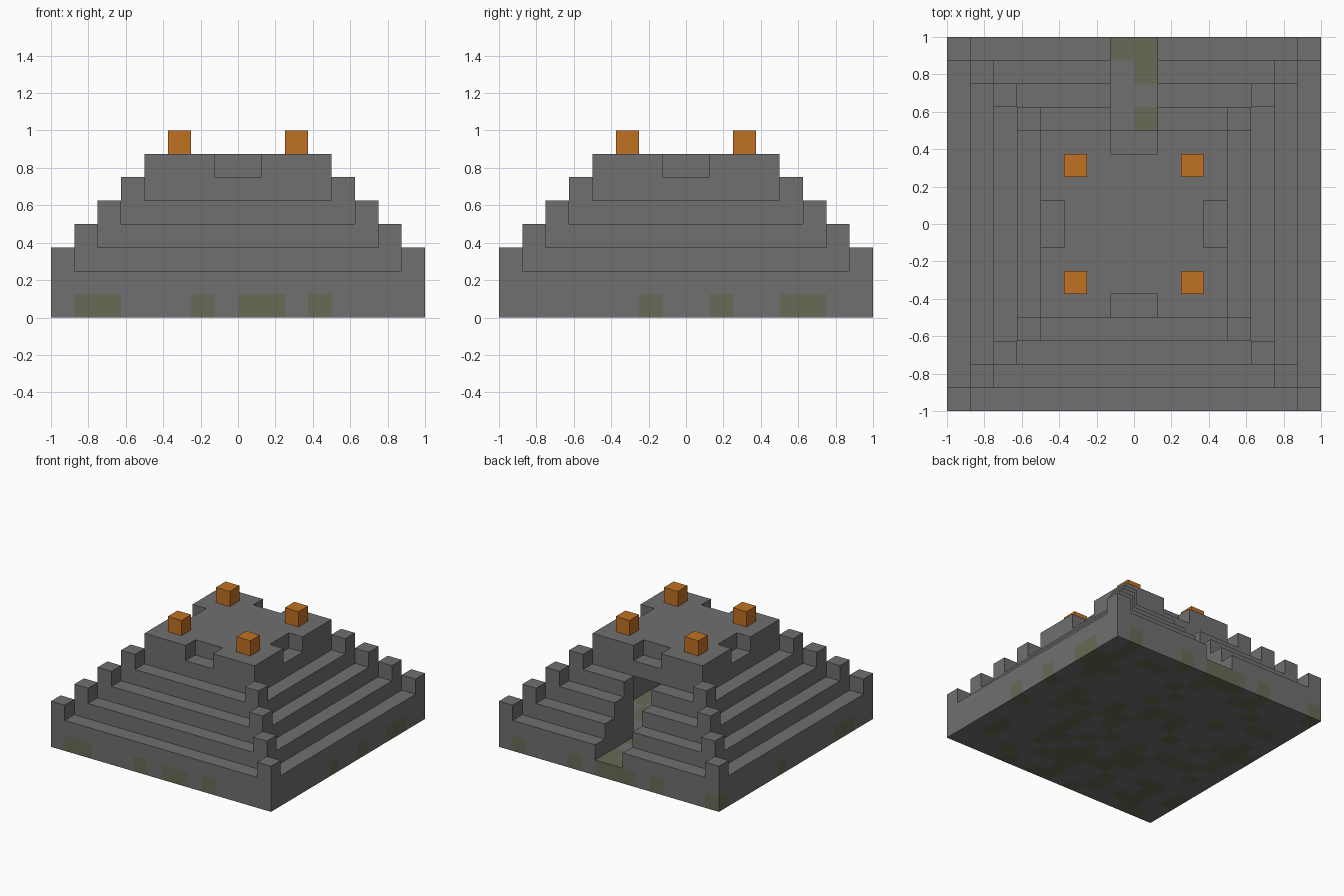
import bpy
import bmesh
import random
from math import floor

UNIT = 0.125          # every part is laid out on this module
CELLS = 16            # modules along each side of the base
random.seed(7)

default = bpy.data.objects.get("Cube")
if default:
    bpy.data.objects.remove(default, do_unlink=True)


def make_material(name, rgb):
    mat = bpy.data.materials.new(name)
    color = (*rgb, 1.0)
    mat.diffuse_color = color
    mat.use_nodes = True
    bsdf = next(n for n in mat.node_tree.nodes if n.type == "BSDF_PRINCIPLED")
    bsdf.inputs["Base Color"].default_value = color
    bsdf.inputs["Roughness"].default_value = 0.9
    return mat


STONE = make_material("grey stone", (0.16, 0.16, 0.16))
MOSS = make_material("mossy stone", (0.135, 0.147, 0.09))
FLAME = make_material("orange flame", (0.53, 0.168, 0.016))


def add_object(name, bm, *materials):
    bmesh.ops.recalc_face_normals(bm, faces=bm.faces)
    mesh = bpy.data.meshes.new(name)
    bm.to_mesh(mesh)
    bm.free()
    for mat in materials:
        mesh.materials.append(mat)
    obj = bpy.data.objects.new(name, mesh)
    bpy.context.collection.objects.link(obj)
    return obj


def extrude_up(bm, faces, height):
    result = bmesh.ops.extrude_face_region(bm, geom=faces, use_keep_orig=True)
    verts = [g for g in result["geom"] if isinstance(g, bmesh.types.BMVert)]
    bmesh.ops.translate(bm, verts=verts, vec=(0, 0, height))


def prism(name, outline, bottom, top, material):
    """Extrude a flat outline between two heights."""
    bm = bmesh.new()
    face = bm.faces.new([bm.verts.new((x, y, bottom)) for x, y in outline])
    extrude_up(bm, [face], top - bottom)
    return add_object(name, bm, material)


def square(half, cx=0.0, cy=0.0):
    return [(cx - half, cy - half), (cx + half, cy - half),
            (cx + half, cy + half), (cx - half, cy + half)]


def four_corners(name, offset, bottom, material):
    """One module-sized block at each of the four mirrored corners."""
    for sy, depth in ((-1, "front"), (1, "back")):
        for sx, side in ((-1, "right"), (1, "left")):
            prism(f"{depth}_{side}_{name}",
                  square(UNIT / 2, sx * offset, sy * offset),
                  bottom, bottom + UNIT, material)


# Foundation slab: stone modules with scattered mossy ones
moss_front = {1, 2, 6, 8, 9, 11}
moss_back = {0, 4, 6, 7, 8, 10, 14}
moss_left = {6, 9, 12, 13}
moss_right = {2, 3, 9, 15}
moss_path = {(8, 14), (8, 12), (11, 7)}
last = CELLS - 1


def is_moss(col, row, scatter):
    if row == 0:
        return col in moss_front
    if row == last:
        return col in moss_back
    if col == last:
        return row in moss_left
    if col == 0:
        return row in moss_right
    if col in (7, 8) and row > 11:
        return (col, row) in moss_path
    return (col, row) in moss_path or (col, row) in scatter


scatter = {(c, r) for c in range(CELLS) for r in range(CELLS)
           if random.random() < 0.33}
bm = bmesh.new()
bmesh.ops.create_grid(bm, x_segments=CELLS, y_segments=CELLS, size=1.0)
extrude_up(bm, bm.faces[:], UNIT)
bmesh.ops.recalc_face_normals(bm, faces=bm.faces)
for face in bm.faces:
    inside = face.calc_center_median() - face.normal * UNIT / 2
    col, row = (floor((v + 1) / UNIT) for v in (inside.x, inside.y))
    face.material_index = int(is_moss(col, row, scatter))
add_object("foundation_slab", bm, STONE, MOSS)

# Stepped tiers: each is a wall around the chamber, open at the back passage
ROOM = 4 * UNIT
for level in range(4):
    half = 1 - level * UNIT
    bottom = (level + 1) * UNIT
    top = bottom + UNIT
    left_half = [(UNIT, half), (UNIT, ROOM), (ROOM, ROOM), (ROOM, -ROOM)]
    right_half = [(-x, y) for x, y in reversed(left_half)]
    outer = [(-half, half), (-half, -half), (half, -half), (half, half)]
    prism(f"tier_{level + 1}", left_half + right_half + outer,
          bottom, top, STONE)
    four_corners(f"tier_{level + 1}_post", half - UNIT / 2, top, STONE)

# Roof slab over the chamber
roof_bottom = 5 * UNIT
prism("roof_slab", square(ROOM), roof_bottom, roof_bottom + UNIT, STONE)

# Parapet deck with a notch in the middle of every side
side = [(-ROOM, -ROOM), (-UNIT, -ROOM), (-UNIT, UNIT - ROOM),
        (UNIT, UNIT - ROOM), (UNIT, -ROOM)]
outline = []
for turn in range(4):
    outline += side
    side = [(-y, x) for x, y in side]
prism("notched_deck", outline, roof_bottom + UNIT, roof_bottom + 2 * UNIT, STONE)

# Fire blocks on the deck
four_corners("fire_block", 2.5 * UNIT, roof_bottom + 2 * UNIT, FLAME)
